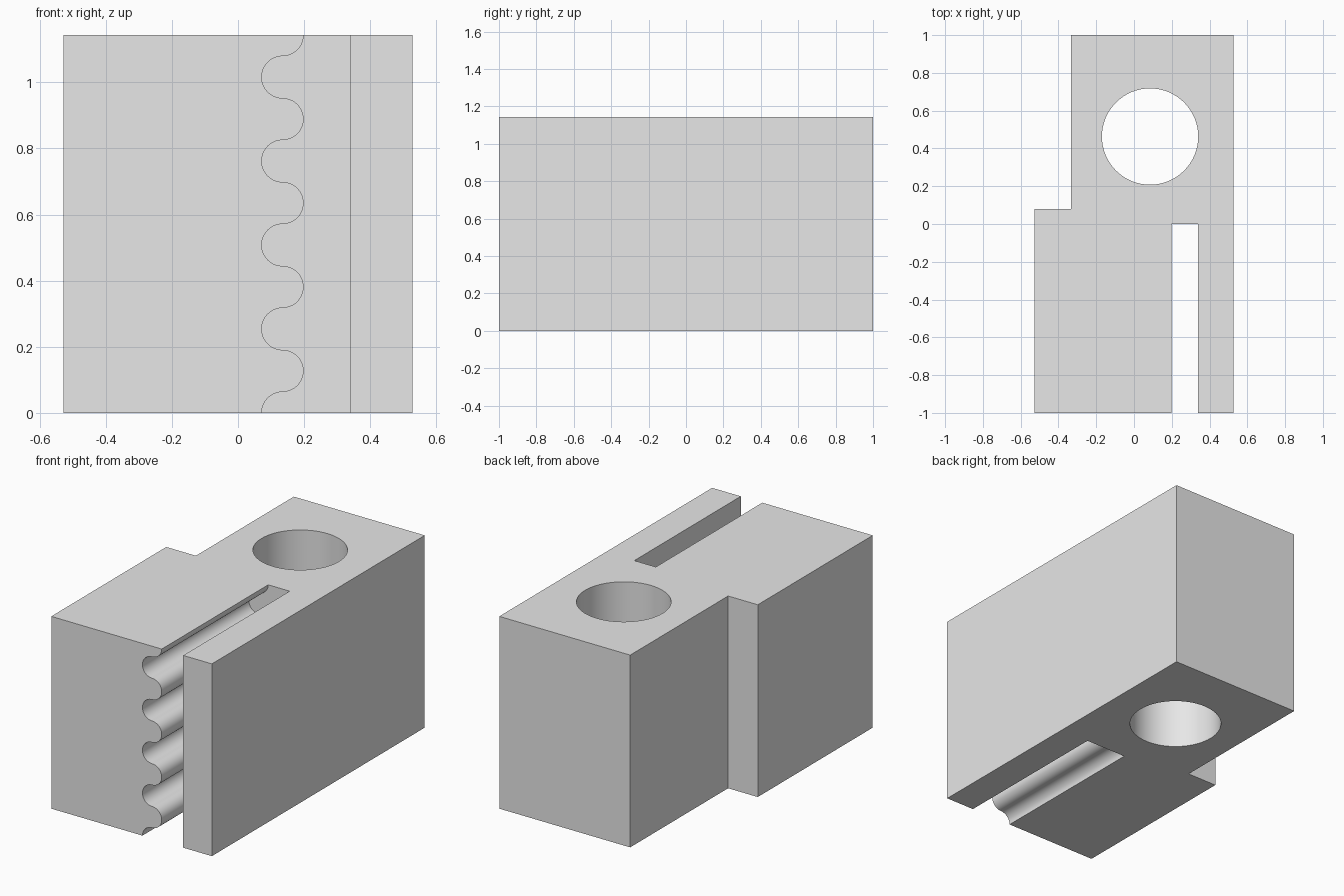
import bpy, bmesh, math
from mathutils import Vector

cube = bpy.data.objects.get("Cube")
if cube:
    bpy.data.objects.remove(cube, do_unlink=True)

HALF_W, HEIGHT = 0.528, 1.143
STEP = HEIGHT / 9          # one half wave of the ribbed jaw
RADIUS = STEP / 2
WAVE_X = 0.135
SEGMENTS = 20

grey = bpy.data.materials.new("plain grey")
grey.use_nodes = True
grey.diffuse_color = (0.8, 0.8, 0.8, 1)
grey.node_tree.nodes["Principled BSDF"].inputs["Base Color"].default_value = (0.8, 0.8, 0.8, 1)


def prism(name, points, offset):
    """Extrude a closed outline of 3D points along an offset."""
    bm = bmesh.new()
    face = bm.faces.new([bm.verts.new(p) for p in points])
    ext = bmesh.ops.extrude_face_region(bm, geom=[face])
    verts = [g for g in ext["geom"] if isinstance(g, bmesh.types.BMVert)]
    bmesh.ops.translate(bm, verts=verts, vec=Vector(offset))
    bmesh.ops.recalc_face_normals(bm, faces=bm.faces)
    mesh = bpy.data.meshes.new(name)
    bm.to_mesh(mesh)
    bm.free()
    mesh.materials.append(grey)
    obj = bpy.data.objects.new(name, mesh)
    bpy.context.collection.objects.link(obj)
    return obj


def cut(target, cutter):
    """Subtract the cutter from the target and remove it."""
    cutter.hide_render = True
    mod = target.modifiers.new("cut", "BOOLEAN")
    mod.operation = "DIFFERENCE"
    mod.solver = "EXACT"
    mod.object = cutter
    bpy.context.view_layer.objects.active = target
    bpy.ops.object.modifier_apply(modifier=mod.name)
    bpy.data.objects.remove(cutter, do_unlink=True)


# Stepped block
outline = [(-HALF_W, -1), (HALF_W, -1), (HALF_W, 1), (-0.333, 1), (-0.333, 0.08), (-HALF_W, 0.08)]
body = prism("clamp_body", [(x, y, 0) for x, y in outline], (0, 0, HEIGHT))

# Slot with a ribbed side: alternating half circles, grooves then ridges
wave = []
for i in range(10):
    side = -1 if i % 2 == 0 else 1
    first = SEGMENTS // 2 if i == 0 else 0
    last = SEGMENTS // 2 if i == 9 else SEGMENTS - 1
    for k in range(first, last + 1):
        a = math.pi * (k / SEGMENTS - 0.5)
        wave.append((WAVE_X + side * RADIUS * math.cos(a), i * STEP + RADIUS * math.sin(a)))
slot = [(wave[0][0], -0.1)] + wave + [(wave[-1][0], HEIGHT + 0.1), (0.34, HEIGHT + 0.1), (0.34, -0.1)]
cut(body, prism("slot_cutter", [(x, -1.1, z) for x, z in slot], (0, 1.1, 0)))

# Round through hole
angles = [math.tau * i / 64 for i in range(64)]
ring = [(0.085 + 0.255 * math.cos(a), 0.463 + 0.255 * math.sin(a), -0.1) for a in angles]
cut(body, prism("hole_cutter", ring, (0, 0, HEIGHT + 0.2)))

# Smooth the ribs and the bore, keep the corners sharp
bpy.ops.object.select_all(action="DESELECT")
body.select_set(True)
bpy.context.view_layer.objects.active = body
bpy.ops.object.shade_smooth_by_angle(angle=math.radians(30))
